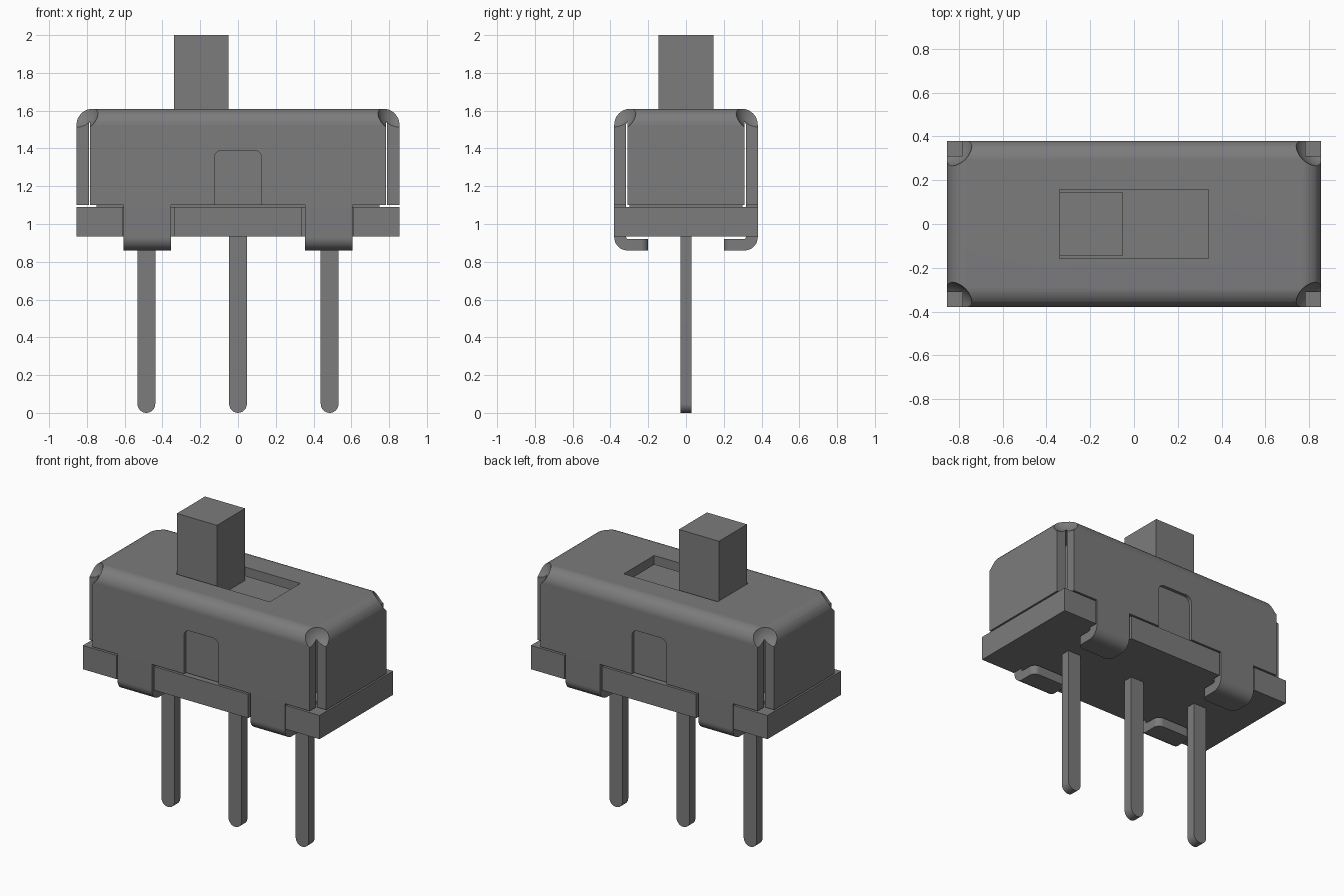
import bpy, bmesh, math
from mathutils import Vector

cube = bpy.data.objects.get("Cube")
if cube:
    bpy.data.objects.remove(cube, do_unlink=True)

grey = bpy.data.materials.new("mid grey")
grey.use_nodes = True
grey.diffuse_color = (0.2, 0.2, 0.205, 1)
grey.node_tree.nodes["Principled BSDF"].inputs["Base Color"].default_value = grey.diffuse_color


def finish(name, bm):
    bmesh.ops.recalc_face_normals(bm, faces=bm.faces)
    mesh = bpy.data.meshes.new(name)
    bm.to_mesh(mesh)
    bm.free()
    mesh.materials.append(grey)
    obj = bpy.data.objects.new(name, mesh)
    bpy.context.collection.objects.link(obj)
    return obj


def box(name, lo, hi, radius=0, rule=None, segments=8):
    """Box from corner to corner; edges whose two ends satisfy rule are rounded."""
    bm = bmesh.new()
    bmesh.ops.create_cube(bm, size=1)
    lo, hi = Vector(lo), Vector(hi)
    for v in bm.verts:
        v.co = (lo + hi) / 2 + v.co * (hi - lo)
    if rule:
        edges = [e for e in bm.edges if rule(*(v.co for v in e.verts))]
        bmesh.ops.bevel(bm, geom=edges, offset=radius, segments=segments,
                        profile=0.5, affect='EDGES', clamp_overlap=True)
    return finish(name, bm)


def prism(name, outline, to_point, start, end):
    """Extrude a closed 2D outline between two depths."""
    bm = bmesh.new()
    rings = [[bm.verts.new(to_point(a, b, d)) for a, b in outline] for d in (start, end)]
    bm.faces.new(rings[0])
    bm.faces.new(rings[1])
    for i in range(len(outline)):
        j = (i + 1) % len(outline)
        bm.faces.new((rings[0][i], rings[0][j], rings[1][j], rings[1][i]))
    return finish(name, bm)


def arc(cx, cy, r, a0, a1, n=8):
    steps = [math.radians(a0 + (a1 - a0) * i / n) for i in range(n + 1)]
    return [(cx + r * math.cos(t), cy + r * math.sin(t)) for t in steps]


def activate(obj):
    bpy.ops.object.select_all(action='DESELECT')
    obj.select_set(True)
    bpy.context.view_layer.objects.active = obj


def cut(obj, cutters):
    activate(obj)
    for c in cutters:
        mod = obj.modifiers.new("cut", 'BOOLEAN')
        mod.operation, mod.solver, mod.object = 'DIFFERENCE', 'EXACT', c
        bpy.ops.object.modifier_apply(modifier=mod.name)
        bpy.data.objects.remove(c, do_unlink=True)


def smooth(obj):
    activate(obj)
    bpy.ops.object.shade_smooth_by_angle(angle=math.radians(35))
    mod = obj.modifiers.new("normals", 'WEIGHTED_NORMAL')
    mod.keep_sharp = True


X, Y, TOP, WALL = 0.855, 0.38, 1.61, 1.1
IN_X, IN_Y, ROOF = 0.79, 0.317, 1.55
SIGNS = (-1, 1)
CORNERS = [(sx, sy) for sx in SIGNS for sy in SIGNS]

# Folded metal shell, hollow, with rounded top bends
shell = box("shell", (-X, -Y, WALL), (X, Y, TOP), 0.085,
            lambda a, b: a.z > 1.6 and b.z > 1.6)
cutters = [
    box("hollow", (-IN_X, -IN_Y, 1), (IN_X, IN_Y, ROOF), 0.025,
        lambda a, b: a.z > 1.5 and b.z > 1.5, 4),
    box("slot", (-0.34, -0.157, 1.5), (0.34, 0.157, 1.7)),
]
# Corner slits and round relief holes
for sx, sy in CORNERS:
    xs, ys = sorted((sx * 0.784, sx)), sorted((sy * 0.311, sy))
    cutters.append(box("slit", (xs[0], ys[0], 1), (xs[1], ys[1], ROOF)))
    bm = bmesh.new()
    bmesh.ops.create_uvsphere(bm, u_segments=32, v_segments=16, radius=0.12)
    bmesh.ops.translate(bm, verts=bm.verts, vec=(sx * X, sy * Y, TOP))
    cutters.append(finish("relief", bm))
# Pressed arch recess on front and back walls
for sy in SIGNS:
    outline = [(-0.125, 1), (0.125, 1)] + arc(0.085, 1.35, 0.04, 0, 90) + arc(-0.085, 1.35, 0.04, 90, 180)
    cutters.append(prism("arch", outline, lambda a, b, d: (a, d, b), sy * 0.36, sy * 0.5))
cut(shell, cutters)
smooth(shell)

# Clinch tabs folded under the base
for sx, sy in CORNERS:
    outline = ([(Y, WALL + 0.001)] + arc(Y - 0.07, 0.93, 0.07, 0, -90)
               + [(0.2, 0.86), (0.2, 0.92)] + arc(0.305, 0.932, 0.012, -90, 0, 3)
               + [(IN_Y, WALL + 0.001)])
    side = "left" if sx > 0 else "right"
    tab = prism(("front_" if sy < 0 else "back_") + side + "_tab", outline,
                lambda a, b, d: (d, sy * a, b), sx * 0.355, sx * 0.605)
    bm = bmesh.new()
    bm.from_mesh(tab.data)
    tips = [e for e in bm.edges if all(abs(abs(v.co.y) - 0.2) < 0.001 for v in e.verts)
            and abs(e.verts[0].co.z - e.verts[1].co.z) > 0.01]
    bmesh.ops.bevel(bm, geom=tips, offset=0.04, segments=5, profile=0.5, affect='EDGES')
    bm.to_mesh(tab.data)
    bm.free()
    smooth(tab)

# Base plate with notches for the tabs
base = box("base", (-X, -Y, 0.935), (X, Y, 1.09))
notches = []
for sx, sy in CORNERS:
    xs, ys = sorted((sx * 0.34, sx * 0.611)), sorted((sy * 0.312, sy))
    notches.append(box("notch", (xs[0], ys[0], 0.8), (xs[1], ys[1], 1.2)))
cut(base, notches)
box("base_step", (-0.75, -0.3, 1.08), (0.75, 0.3, 1.11))

# Sliding carriage and its handle
box("carriage", (-0.68, -0.24, 1.1), (0.68, 0.24, 1.53))
box("slider_handle", (-0.34, -0.145, 1.5), (-0.05, 0.145, 2))

# Three round-ended pins
for name, x in (("right", -0.485), ("middle", 0), ("left", 0.485)):
    outline = [(x + 0.047, 0.95), (x - 0.047, 0.95)] + arc(x, 0.047, 0.047, 180, 360, 14)
    smooth(prism(name + "_pin", outline, lambda a, b, d: (a, d, b), -0.03, 0.03))
